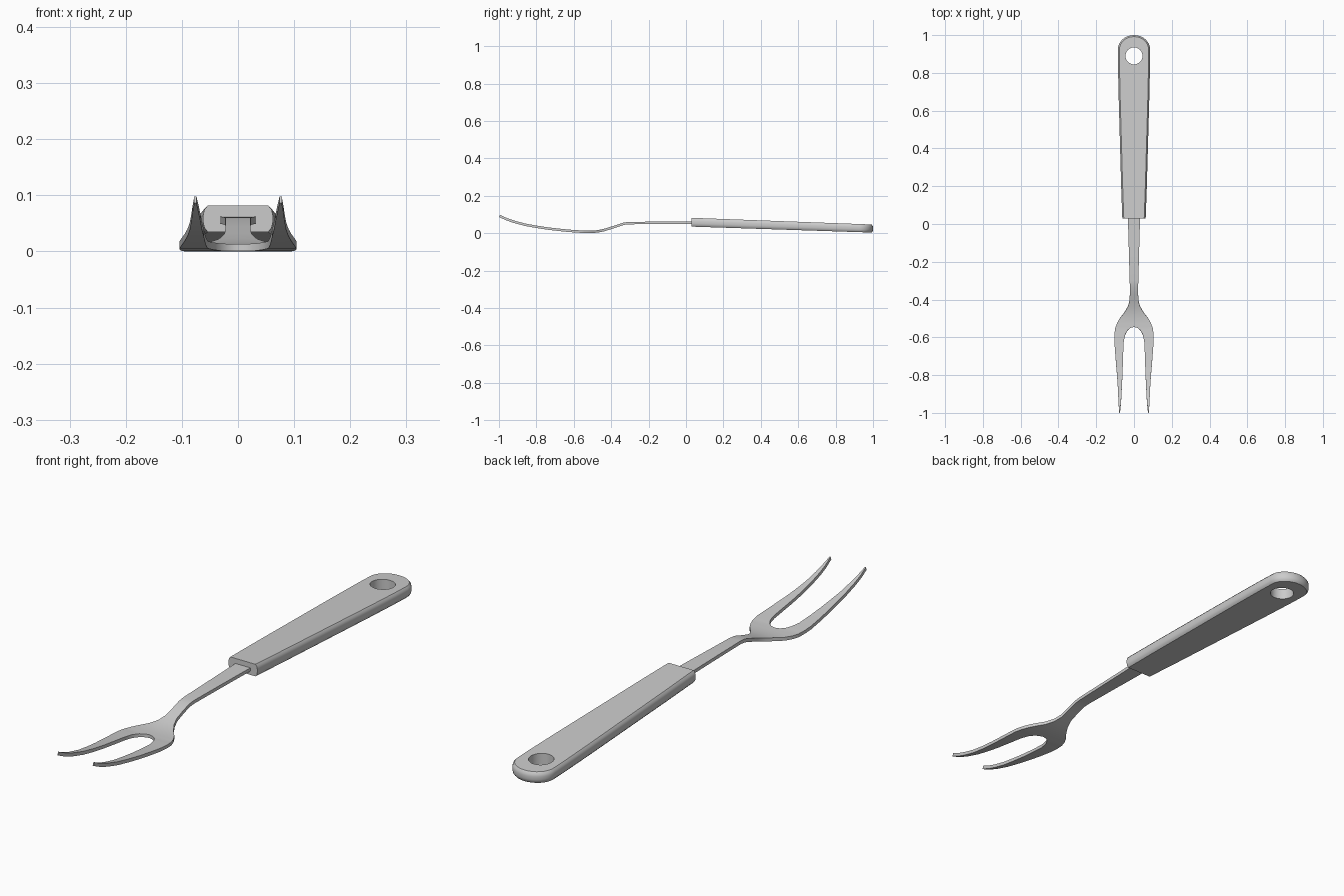
import bpy, bmesh
from math import sin, cos, pi

if "Cube" in bpy.data.objects:
    bpy.data.objects.remove(bpy.data.objects["Cube"])


def make_object(name, bm):
    bmesh.ops.recalc_face_normals(bm, faces=bm.faces[:])
    mesh = bpy.data.meshes.new(name)
    bm.to_mesh(mesh)
    bm.free()
    ob = bpy.data.objects.new(name, mesh)
    bpy.context.collection.objects.link(ob)
    return ob


def finish(ob, angle):
    bpy.ops.object.select_all(action='DESELECT')
    ob.select_set(True)
    bpy.context.view_layer.objects.active = ob
    bpy.ops.object.convert(target='MESH')
    bpy.ops.object.shade_smooth_by_angle(angle=angle)


def bridge(bm, a, b):
    n = len(a)
    for i in range(n):
        j = (i + 1) % n
        bm.faces.new((a[i], a[j], b[j], b[i]))


# Handle: tapered slab with a rounded end, chamfered rims and a hanging hole
Y0 = 0.03


def height(y, t):
    return 0.035 + 0.047 * t - 0.033 * (y - Y0) - 0.004 * t * (y - Y0)


def handle_outline(inset):
    side = [(0.062, Y0), (0.068, 0.2), (0.075, 0.45), (0.082, 0.7), (0.085, 0.85)]
    right = [(x - inset, y) for x, y in side]
    arc = [((0.085 - inset) * cos(a), 0.925 + (0.075 - inset) * sin(a))
           for a in (pi * k / 16 for k in range(17))]
    return right + arc + [(-x, y) for x, y in reversed(right)]


def ring(bm, pts, t):
    return [bm.verts.new((x, y, height(y, t))) for x, y in pts]


bm = bmesh.new()
levels = [(0.008, 0), (0.002, 0.16), (0, 0.36), (0, 0.64), (0.002, 0.84), (0.008, 1)]
outer = [ring(bm, handle_outline(i), t) for i, t in levels]
hole_pts = [(0.045 * cos(2 * pi * k / 32), 0.89 + 0.045 * sin(2 * pi * k / 32)) for k in range(32)]
hole = [ring(bm, hole_pts, t) for t in (0, 1)]
for a, b in zip(outer, outer[1:]):
    bridge(bm, a, b)
bridge(bm, hole[0], hole[1])
for loops, nz in (((outer[0], hole[0]), -1), ((outer[-1], hole[1]), 1)):
    edges = [bm.edges.get((lp[i - 1], lp[i])) for lp in loops for i in range(len(lp))]
    bmesh.ops.triangle_fill(bm, edges=edges, use_beauty=True, normal=(0, 0, nz))
handle = make_object("handle", bm)
finish(handle, 0.6)

# Fork blade: half outline as rows of (y, inner x, outer x, centre z)
rows = [
    (0.06, 0, 0.033, 0.056), (-0.15, 0, 0.027, 0.055), (-0.30, 0, 0.023, 0.054),
    (-0.33, 0, 0.022, 0.051), (-0.37, 0, 0.022, 0.038), (-0.41, 0, 0.024, 0.025),
    (-0.44, 0, 0.034, 0.016), (-0.47, 0, 0.052, 0.010), (-0.50, 0, 0.076, 0.007),
    (-0.525, 0, 0.090, 0.0065), (-0.545, 0, 0.097, 0.007), (-0.55, 0.018, 0.099, 0.007),
    (-0.562, 0.033, 0.101, 0.008), (-0.585, 0.046, 0.104, 0.010), (-0.62, 0.054, 0.104, 0.012),
    (-0.68, 0.057, 0.100, 0.018), (-0.74, 0.059, 0.095, 0.025), (-0.80, 0.061, 0.090, 0.034),
    (-0.86, 0.064, 0.086, 0.045), (-0.92, 0.067, 0.083, 0.061), (-0.96, 0.070, 0.081, 0.075),
    (-0.997, 0.074, 0.078, 0.092)]
bm = bmesh.new()
pairs = [(bm.verts.new((i, y, z)), bm.verts.new((o, y, z))) for y, i, o, z in rows]
for (a, b), (c, d) in zip(pairs, pairs[1:]):
    bm.faces.new((a, c, d, b))
fork = make_object("fork_blade", bm)
mirror = fork.modifiers.new("Mirror", 'MIRROR')
mirror.use_clip = True
solid = fork.modifiers.new("Solidify", 'SOLIDIFY')
solid.thickness = 0.013
solid.offset = 0
finish(fork, 0.6)
